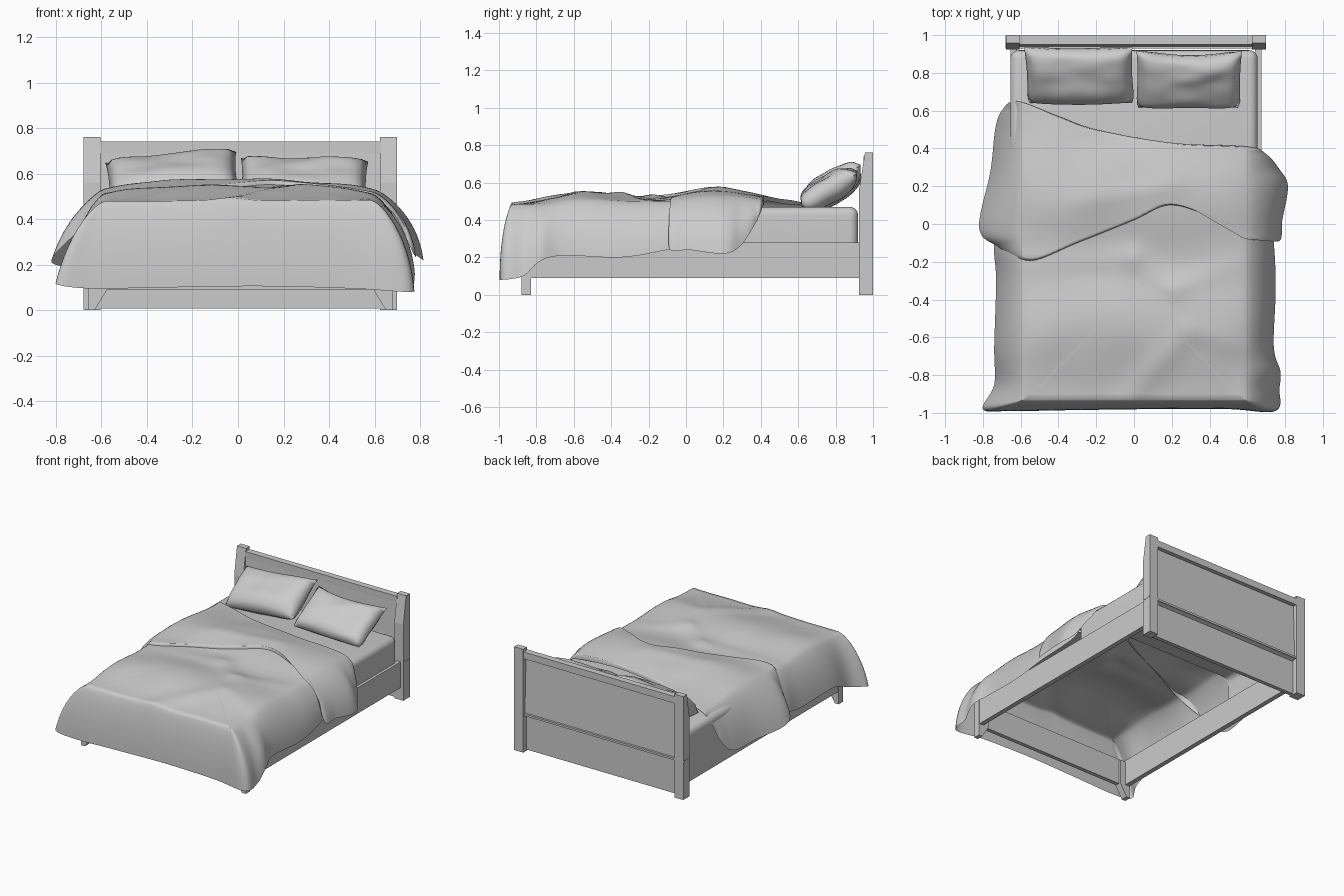
import bpy, bmesh, math
from mathutils import Vector, Matrix, noise

old = bpy.data.objects.get("Cube")
if old:
    bpy.data.objects.remove(old, do_unlink=True)

grey = bpy.data.materials.new("plain grey")
grey.use_nodes = True
grey.diffuse_color = (0.6, 0.6, 0.6, 1)
grey.node_tree.nodes["Principled BSDF"].inputs["Base Color"].default_value = (0.6, 0.6, 0.6, 1)


def finish(name, bm, smooth=None):
    """Turn a bmesh into a named, coloured object."""
    bmesh.ops.recalc_face_normals(bm, faces=bm.faces)
    mesh = bpy.data.meshes.new(name)
    bm.to_mesh(mesh)
    bm.free()
    mesh.materials.append(grey)
    obj = bpy.data.objects.new(name, mesh)
    bpy.context.collection.objects.link(obj)
    if smooth:
        bpy.ops.object.select_all(action='DESELECT')
        obj.select_set(True)
        bpy.context.view_layer.objects.active = obj
        bpy.ops.object.shade_smooth_by_angle(angle=math.radians(smooth))


def prism(name, profile, axis, start, end):
    """Extrude a 2D profile (y,z or x,z) along x or y."""
    bm = bmesh.new()
    place = (lambda a, b, t: (t, a, b)) if axis == 'x' else (lambda a, b, t: (a, t, b))
    face = bm.faces.new([bm.verts.new(place(a, b, start)) for a, b in profile])
    ext = bmesh.ops.extrude_face_region(bm, geom=[face])
    verts = [g for g in ext["geom"] if isinstance(g, bmesh.types.BMVert)]
    bmesh.ops.translate(bm, verts=verts, vec=Vector(place(0, 0, end - start)))
    finish(name, bm)


def box(name, x0, x1, y0, y1, z0, z1):
    prism(name, [(y0, z0), (y1, z0), (y1, z1), (y0, z1)], 'x', x0, x1)


# Wooden frame, mirrored about its own centre line
MID = 0.01
for side, label in ((-1, "right"), (1, "left")):
    at = lambda d: MID + side * d
    post = [(0.925, 0), (1, 0), (1, 0.76), (0.957, 0.76), (0.925, 0.56)]
    prism(label + "_head_post", post, 'x', at(0.615), at(0.688))
    leg = [(at(0.67), 0), (at(0.64), 0), (at(0.585), 0.09), (at(0.585), 0.27), (at(0.67), 0.27)]
    prism(label + "_foot_leg", leg, 'y', -0.88, -0.83)
    box(label + "_side_rail", at(0.63), at(0.665), -0.88, 0.93, 0.09, 0.28)
box("foot_rail", MID - 0.665, MID + 0.665, -0.875, -0.845, 0.09, 0.28)

# Headboard: recessed panel, top rail, lower board and ledge
prism("headboard_panel", [(0.935, 0.25), (0.98, 0.27), (0.965, 0.73), (0.955, 0.73)],
      'x', MID - 0.62, MID + 0.62)
box("headboard_top_rail", MID - 0.62, MID + 0.62, 0.95, 0.997, 0.69, 0.74)
box("headboard_lower_board", MID - 0.686, MID + 0.686, 0.93, 0.96, 0.008, 0.275)
box("headboard_ledge", MID - 0.69, MID + 0.69, 0.93, 0.995, 0.27, 0.285)

# Mattress end that shows beyond the bedding, open underneath and at the foot
bm = bmesh.new()
bmesh.ops.create_cube(bm, size=1)
for v in bm.verts:
    v.co = Vector((v.co.x * 1.31, v.co.y * 0.7 + 0.57, 0.37 + v.co.z * 0.2))
hidden = [f for f in bm.faces if f.normal.z < -0.5 or f.normal.y < -0.5]
bmesh.ops.delete(bm, geom=hidden, context='FACES')
edges = [e for e in bm.edges if not e.is_boundary]
bmesh.ops.bevel(bm, geom=edges, offset=0.045, segments=5, profile=0.5, affect='EDGES')
finish("mattress", bm, 50)


# Pillows: puffed cushions with pinched edges
def pillow(name, centre, half_w, half_l, thick, tilt, roll, sag):
    bm = bmesh.new()
    bmesh.ops.create_cube(bm, size=2)
    bmesh.ops.subdivide_edges(bm, edges=bm.edges[:], cuts=19, use_grid_fill=True)
    turn = Matrix.Translation(centre) @ Matrix.Rotation(roll, 4, 'Y') @ Matrix.Rotation(tilt, 4, 'X')
    for v in bm.verts:
        a, b, c = v.co
        puff = math.sqrt(max(0, (1 - a ** 6) * (1 - b ** 4)))
        lump = noise.noise(Vector((a * 1.6, b * 1.6, c + centre[0] * 9)))
        # Round the lower corners and let the top edge sag
        x = half_w * a * (1 - 0.03 * (1 - b * b) - (0.06 * b ** 6 if b < 0 else 0))
        y = half_l * b * (1 - (sag if b > 0 else 0.0) * (1 - a * a))
        v.co = turn @ Vector((x, y, thick * c * puff * (1 + 0.25 * lump)))
    bmesh.ops.remove_doubles(bm, verts=bm.verts, dist=0.0005)
    finish(name, bm, 80)


pillow("right_pillow", (-0.288, 0.788, 0.582), 0.288, 0.172, 0.073, 0.54, -0.085, 0.1)
pillow("left_pillow", (0.29, 0.768, 0.57), 0.28, 0.175, 0.068, 0.54, 0.03, 0.22)


# Bedding surface: two swells with a few creases
CREASES = [((-0.6, -0.21), (0, -0.18), 0.012), ((0, -0.18), (0.22, -0.34), 0.012),
           ((0.22, -0.34), (0.6, -0.19), 0.014), ((0.26, -0.6), (-0.06, -0.95), 0.014),
           ((0.3, -0.55), (0.6, -0.66), 0.012), ((-0.3, 0.12), (0.2, 0.2), 0.008)]


def crease(p, a, b, height):
    a, b = Vector(a), Vector(b)
    t = max(0, min(1, (p - a).dot(b - a) / (b - a).length_squared))
    return height * math.exp(-((p - a.lerp(b, t)).length / 0.06) ** 2)


def top_height(x, y):
    swell = 0.07 * math.exp(-((y + 0.52) / 0.28) ** 2) + 0.075 * math.exp(-((y - 0.15) / 0.3) ** 2)
    z = 0.476 + swell * max(0, 1 - (abs(x) / 0.7) ** 4)
    z += sum(crease(Vector((x, y)), *c) for c in CREASES) * max(0, 1 - abs(x) / 0.8)
    return z + 0.008 * noise.noise(Vector((x * 4, y * 4, 0)))


def spline_loop(points, steps):
    """Closed smooth curve through the points."""
    pts = [Vector(p) for p in points]
    n = len(pts)
    for i in range(n):
        a, b, c, d = (pts[(i + k) % n] for k in (-1, 0, 1, 2))
        for s in range(steps):
            t = s / steps
            yield 0.5 * (2 * b + (c - a) * t + (2 * a - 5 * b + 4 * c - d) * t * t
                         + (3 * b - a - 3 * c + d) * t ** 3)


def drape(name, hem, centre, lift):
    """Cloth from a centre point over the mattress edge down to its hem."""
    rim = list(spline_loop(hem, 7))
    centre = Vector(centre)
    inner, outer = 18, 12
    bm = bmesh.new()
    rings = []
    for k in range(1, inner + outer + 1):
        ring = []
        for r in rim:
            edge = Vector((max(-0.61, min(0.61, r.x)), max(-0.955, r.y)))
            edge = edge.lerp(centre, 0.04)
            if k <= inner:
                p = centre.lerp(edge, k / inner)
                co = (p.x, p.y, top_height(p.x, p.y) + lift)
            else:
                # Sides slope outward, fuller on the left; the foot drops steeply
                t = (k - inner) / outer
                curve = math.sin(t * math.pi / 2)
                full = 0.75 if r.x > 0 else 0.4
                x = edge.x + (r.x - edge.x) * (t + full * (curve - t))
                y = edge.y + (r.y - edge.y) * curve
                start = top_height(edge.x, edge.y) + lift
                co = (x, y, start + (r.z - start) * t ** 1.45)
            ring.append(bm.verts.new(co))
        rings.append(ring)
    hub = bm.verts.new((centre.x, centre.y, top_height(*centre) + lift))
    n = len(rim)
    for i in range(n):
        j = (i + 1) % n
        bm.faces.new((hub, rings[0][i], rings[0][j]))
        for a, b in zip(rings, rings[1:]):
            bm.faces.new((a[i], b[i], b[j], a[j]))
    finish(name, bm, 70)


# Main duvet hanging over the sides and foot
drape("duvet", [
    (-0.6, 0.3, 0.48), (0, 0.3, 0.5), (0.6, 0.3, 0.48), (0.7, 0.2, 0.3), (0.74, -0.1, 0.24),
    (0.75, -0.35, 0.2), (0.74, -0.65, 0.21), (0.775, -0.78, 0.18), (0.77, -0.87, 0.1),
    (0.75, -0.99, 0.08), (0.5, -0.98, 0.095), (0.1, -0.98, 0.105), (-0.3, -0.985, 0.1),
    (-0.65, -0.99, 0.095), (-0.8, -0.98, 0.115), (-0.74, -0.85, 0.14), (-0.74, -0.65, 0.21),
    (-0.73, -0.3, 0.2), (-0.74, -0.1, 0.24), (-0.7, 0.2, 0.3)], (0, -0.35), 0)

# Folded-back upper layer
drape("duvet_fold", [
    (-0.62, 0.65, 0.47), (-0.4, 0.57, 0.48), (-0.2, 0.5, 0.49), (0.2, 0.43, 0.5),
    (0.6, 0.41, 0.47), (0.7, 0.37, 0.38), (0.77, 0.29, 0.26), (0.815, 0.2, 0.22),
    (0.785, 0.02, 0.24), (0.77, -0.09, 0.25), (0.66, -0.06, 0.45), (0.45, 0.02, 0.51),
    (0.2, 0.1, 0.535), (0, 0.02, 0.53), (-0.3, -0.1, 0.51), (-0.56, -0.2, 0.47),
    (-0.72, -0.12, 0.33), (-0.82, -0.02, 0.22), (-0.76, 0.28, 0.19), (-0.735, 0.5, 0.19),
    (-0.7, 0.6, 0.29)], (0, 0.26), 0.018)
